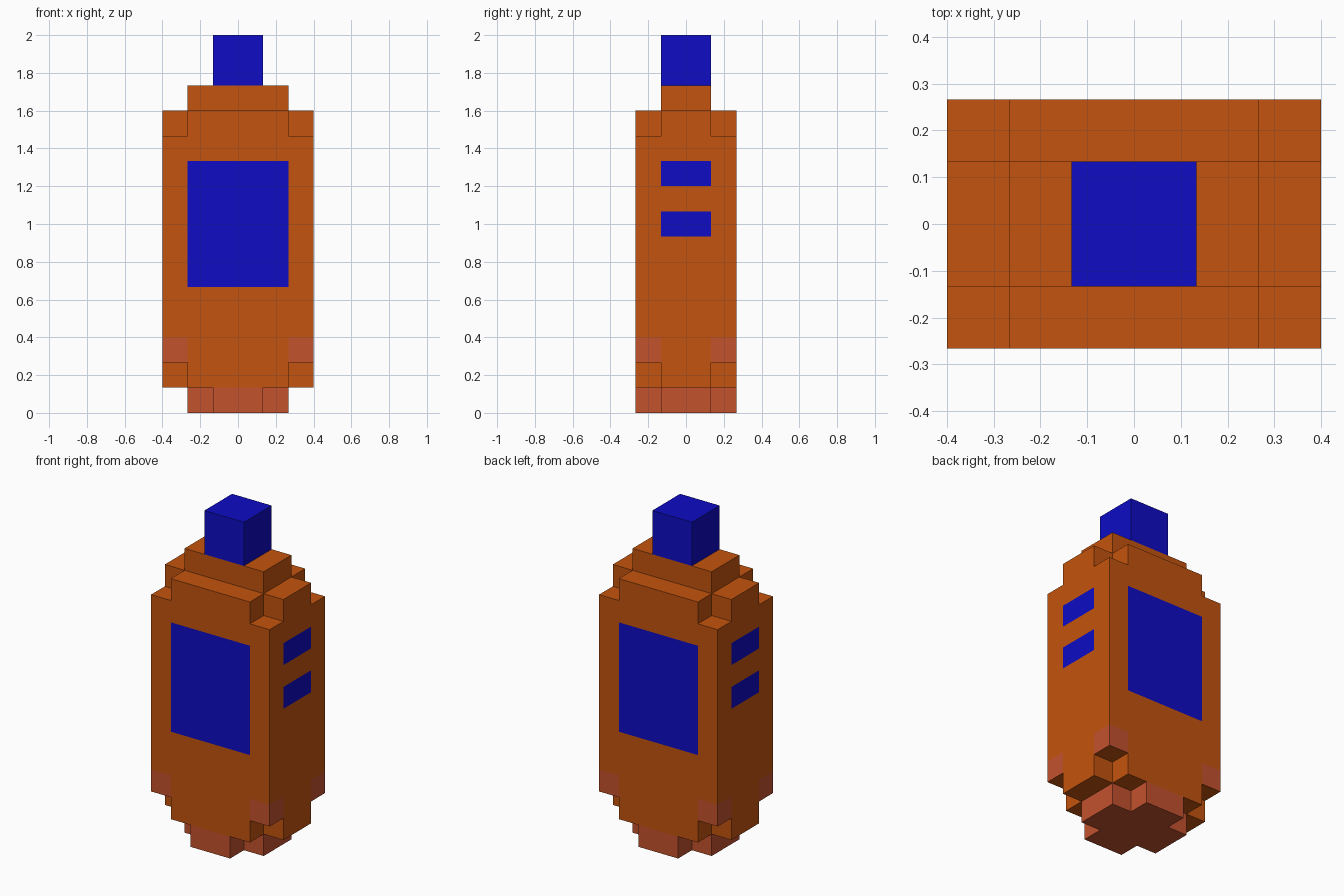
import bpy, bmesh
from mathutils import Vector

if "Cube" in bpy.data.objects:
    bpy.data.objects.remove(bpy.data.objects["Cube"])

U = 2 / 15  # block size: the model is 15 blocks tall, 6 wide, 4 deep


def material(name, rgb):
    m = bpy.data.materials.new(name)
    m.diffuse_color = (*rgb, 1)
    m.use_nodes = True
    m.node_tree.nodes["Principled BSDF"].inputs["Base Color"].default_value = m.diffuse_color
    return m


MATS = [material("orange", (0.55, 0.088, 0.0044)),
        material("blue", (0.0044, 0.0037, 0.55)),
        material("dusty_red", (0.55, 0.084, 0.027))]
ORANGE, BLUE, RED = range(3)


def filled(x, y, z):
    """Is there a block centred at x, y, z (in blocks)?"""
    ax, ay = abs(x), abs(y)
    if z < 0 or z > 15 or ax > 3 or ay > 2:
        return False
    if z < 1:                               # plus-shaped foot
        return (ax < 2 and ay < 1) or ax < 1
    if z < 2 or 11 < z < 12:                # notched corners
        return ax < 2 or ay < 1
    if z < 11:                              # full body
        return True
    if z < 13:                              # shoulder step
        return ax < 2 and ay < 1
    return ax < 1 and ay < 1                # top cap


def colour(x, y, z, n):
    """Colour of the face with normal n on a block."""
    if z > 13:
        return BLUE
    if z < 1:
        return RED
    if n.z == 0 and abs(x) > 2 and abs(y) > 1 and 2 < z < 3:
        return RED                          # lower corner patches
    if n.y and abs(x) < 2 and 5 < z < 10:
        return BLUE                         # front and back screens
    if n.x and abs(y) < 1 and (7 < z < 8 or 9 < z < 10):
        return BLUE                         # side vents
    return ORANGE


def build(name, z0, z1):
    """Make the outer skin of the blocks between layers z0 and z1."""
    bm = bmesh.new()
    normals = [Vector(s * (i == a) for i in range(3))
               for a in range(3) for s in (-1, 1)]
    for k in range(z0, z1):
        for i in range(-3, 3):
            for j in range(-2, 2):
                c = Vector((i + .5, j + .5, k + .5))
                if not filled(*c):
                    continue
                for n in normals:
                    if filled(*(c + n)):
                        continue
                    t = Vector((n.y, n.z, n.x))
                    b = n.cross(t)
                    ring = [c + (n + p * t + q * b) / 2
                            for p, q in ((-1, -1), (1, -1), (1, 1), (-1, 1))]
                    f = bm.faces.new([bm.verts.new(v * U) for v in ring])
                    f.material_index = colour(*c, n)
    bmesh.ops.remove_doubles(bm, verts=bm.verts, dist=0.001)
    mesh = bpy.data.meshes.new(name)
    bm.to_mesh(mesh)
    bm.free()
    for m in MATS:
        mesh.materials.append(m)
    ob = bpy.data.objects.new(name, mesh)
    bpy.context.collection.objects.link(ob)


build("foot", 0, 1)
build("body", 1, 13)
build("cap", 13, 15)
